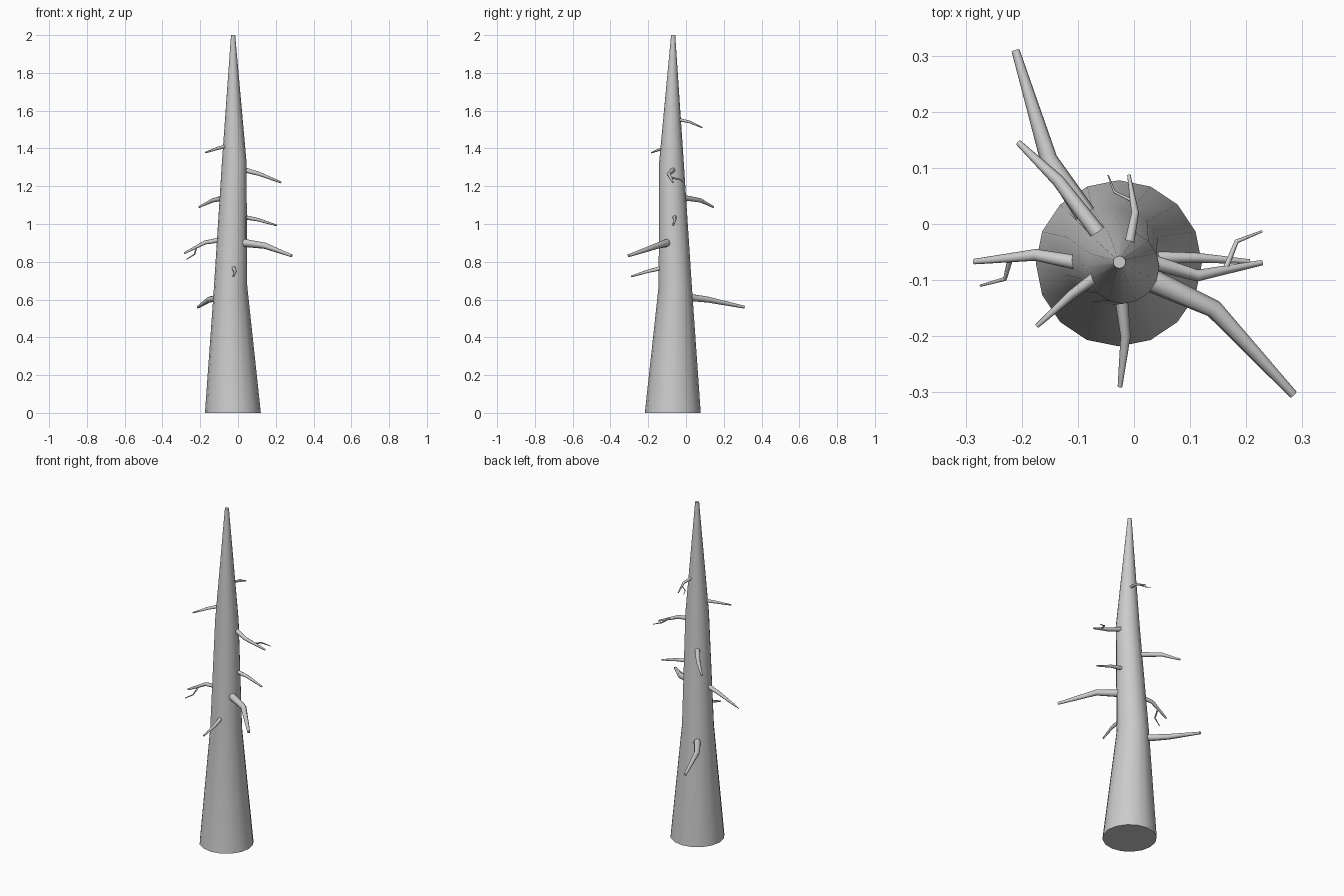
import bpy, bmesh, math
from mathutils import Vector

if "Cube" in bpy.data.objects:
    bpy.data.objects.remove(bpy.data.objects["Cube"])


def tube(name, points, radii, sides, level=False):
    """Capped tapered tube through points; level keeps the rings horizontal."""
    pts = [Vector(p) for p in points]
    bm = bmesh.new()
    rings = []
    for i, (p, r) in enumerate(zip(pts, radii)):
        d = (pts[min(i + 1, len(pts) - 1)] - pts[max(i - 1, 0)]).normalized()
        if level:
            u, v = Vector((1, 0, 0)), Vector((0, 1, 0))
        else:
            u = Vector((0, 0, 1)).cross(d).normalized()
            v = d.cross(u)
        ring = []
        for k in range(sides):
            a = 2 * math.pi * k / sides
            ring.append(bm.verts.new(p + r * (math.cos(a) * u + math.sin(a) * v)))
        rings.append(ring)
    for lo, hi in zip(rings, rings[1:]):
        for k in range(sides):
            n = (k + 1) % sides
            bm.faces.new((lo[k], lo[n], hi[n], hi[k]))
    bm.faces.new(rings[0][::-1])
    bm.faces.new(rings[-1])
    bmesh.ops.recalc_face_normals(bm, faces=bm.faces)
    mesh = bpy.data.meshes.new(name)
    bm.to_mesh(mesh)
    bm.free()
    obj = bpy.data.objects.new(name, mesh)
    bpy.context.collection.objects.link(obj)
    bpy.context.view_layer.objects.active = obj
    obj.select_set(True)
    bpy.ops.object.shade_smooth_by_angle(angle=math.radians(50))
    obj.select_set(False)
    return obj


# Trunk: slightly wandering taper
tube("trunk",
     [(-0.027, -0.07, 0), (-0.039, -0.057, 0.67), (-0.02, -0.077, 1.33), (-0.026, -0.068, 2)],
     [0.148, 0.088, 0.065, 0.011], 16, level=True)

# Dead branches: root, bend, tip, root radius
branches = [
    [(-0.065, -0.015, 0.615), (-0.152, 0.115, 0.60), (-0.211, 0.309, 0.56), 0.021],
    [(-0.065, -0.015, 1.14), (-0.135, 0.077, 1.125), (-0.206, 0.145, 1.09), 0.015],
    [(-0.007, -0.027, 1.55), (0.002, 0.02, 1.54), (-0.009, 0.087, 1.51), 0.009],
    [(0.04, -0.07, 1.285), (0.113, -0.092, 1.265), (0.228, -0.069, 1.22), 0.014],
    [(0.04, -0.06, 1.035), (0.11, -0.06, 1.022), (0.206, -0.067, 0.992), 0.012],
    [(0.03, -0.1, 0.90), (0.142, -0.151, 0.885), (0.284, -0.304, 0.832), 0.022],
    [(-0.022, -0.138, 0.765), (-0.015, -0.2, 0.75), (-0.025, -0.29, 0.722), 0.012],
    [(-0.06, -0.088, 1.412), (-0.11, -0.125, 1.40), (-0.173, -0.182, 1.378), 0.011],
    [(-0.10, -0.069, 0.915), (-0.175, -0.055, 0.902), (-0.285, -0.067, 0.845), 0.014],
]
for i, (root, bend, tip, r) in enumerate(branches):
    start = Vector(root) - (Vector(bend) - Vector(root)).normalized() * 0.02
    tube(f"branch_{i + 1}", [start, bend, tip], [r, r * 0.75, r * 0.35], 8)

# Twigs forking from three of the branches
twigs = [
    [(0, 0.04, 1.53), (-0.035, 0.057, 1.52), (-0.046, 0.087, 1.51), 0.003],
    [(0.163, -0.08, 1.247), (0.183, -0.031, 1.235), (0.228, -0.013, 1.22), 0.005],
    [(-0.22, -0.06, 0.875), (-0.23, -0.098, 0.84), (-0.274, -0.11, 0.812), 0.005],
]
for i, (root, bend, tip, r) in enumerate(twigs):
    tube(f"twig_{i + 1}", [root, bend, tip], [r, r * 0.8, r * 0.4], 8)
